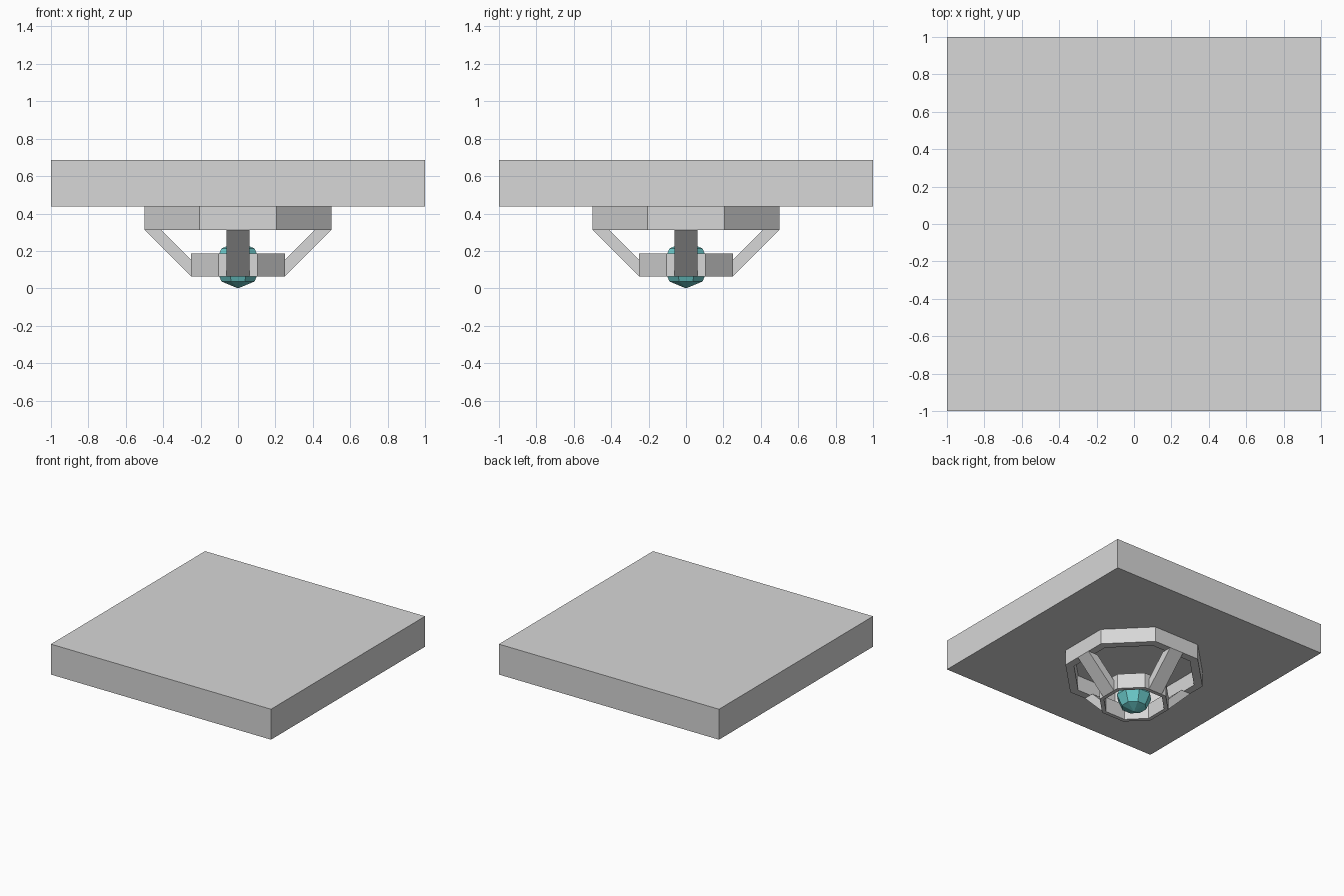
import bpy, bmesh, math

if "Cube" in bpy.data.objects:
    bpy.data.objects.remove(bpy.data.objects["Cube"])


def material(name, rgb):
    m = bpy.data.materials.new(name)
    m.diffuse_color = (*rgb, 1)
    m.use_nodes = True
    m.node_tree.nodes["Principled BSDF"].inputs["Base Color"].default_value = m.diffuse_color
    return m


GREY = material("pale grey", (0.68, 0.68, 0.68))
TEAL = material("teal glass", (0.15, 0.60, 0.60))


def finish(name, bm, mat):
    bmesh.ops.remove_doubles(bm, verts=bm.verts, dist=1e-5)
    bmesh.ops.recalc_face_normals(bm, faces=bm.faces)
    me = bpy.data.meshes.new(name)
    bm.to_mesh(me)
    bm.free()
    me.materials.append(mat)
    ob = bpy.data.objects.new(name, me)
    bpy.context.collection.objects.link(ob)
    return ob


def octagon(bm, apothem, z):
    # octagon with flat sides facing the axes
    r = apothem / math.cos(math.pi / 8)
    angles = [math.pi / 8 + i * math.pi / 4 for i in range(8)]
    return [bm.verts.new((r * math.cos(a), r * math.sin(a), z)) for a in angles]


def bridge(bm, a, b):
    for i in range(8):
        j = (i + 1) % 8
        bm.faces.new((a[i], a[j], b[j], b[i]))


def octagon_ring(name, outer, inner, z0, z1):
    bm = bmesh.new()
    loops = [octagon(bm, r, z) for r, z in
             ((outer, z0), (outer, z1), (inner, z1), (inner, z0))]
    for i in range(4):
        bridge(bm, loops[i], loops[(i + 1) % 4])
    return finish(name, bm, GREY)


# Ceiling slab
bm = bmesh.new()
bmesh.ops.create_cube(bm, size=1)
for v in bm.verts:
    v.co = (v.co.x * 2, v.co.y * 2, v.co.z * 0.25 + 0.5625)
finish("ceiling_slab", bm, GREY)

# Mounting ring and lamp ring
octagon_ring("mounting_ring", 0.5, 0.4375, 0.3125, 0.4375)
octagon_ring("lamp_ring", 0.25, 0.21875, 0.0625, 0.1875)

# Four diagonal struts joining the rings
profile = [(0.5, 0.3125), (0.4116, 0.3125), (0.25, 0.1509), (0.25, 0.0625)]
for k, side in enumerate(("right", "back", "left", "front")):
    bm = bmesh.new()
    a = [bm.verts.new((x, -0.0625, z)) for x, z in profile]
    b = [bm.verts.new((x, 0.0625, z)) for x, z in profile]
    bm.faces.new(a)
    bm.faces.new(b[::-1])
    for i in range(4):
        j = (i + 1) % 4
        bm.faces.new((a[i], b[i], b[j], a[j]))
    finish("strut_" + side, bm, GREY).rotation_euler.z = k * math.pi / 2

# Faceted glass bulb
bm = bmesh.new()
rings = [octagon(bm, 0.125 * math.cos(t), 0.125 + 0.125 * math.sin(t))
         for t in (-math.pi / 4, 0, math.pi / 4)]
bridge(bm, rings[0], rings[1])
bridge(bm, rings[1], rings[2])
for ring, z in ((rings[0], 0), (rings[2], 0.25)):
    tip = bm.verts.new((0, 0, z))
    for i in range(8):
        bm.faces.new((ring[i], ring[(i + 1) % 8], tip))
finish("bulb", bm, TEAL)
